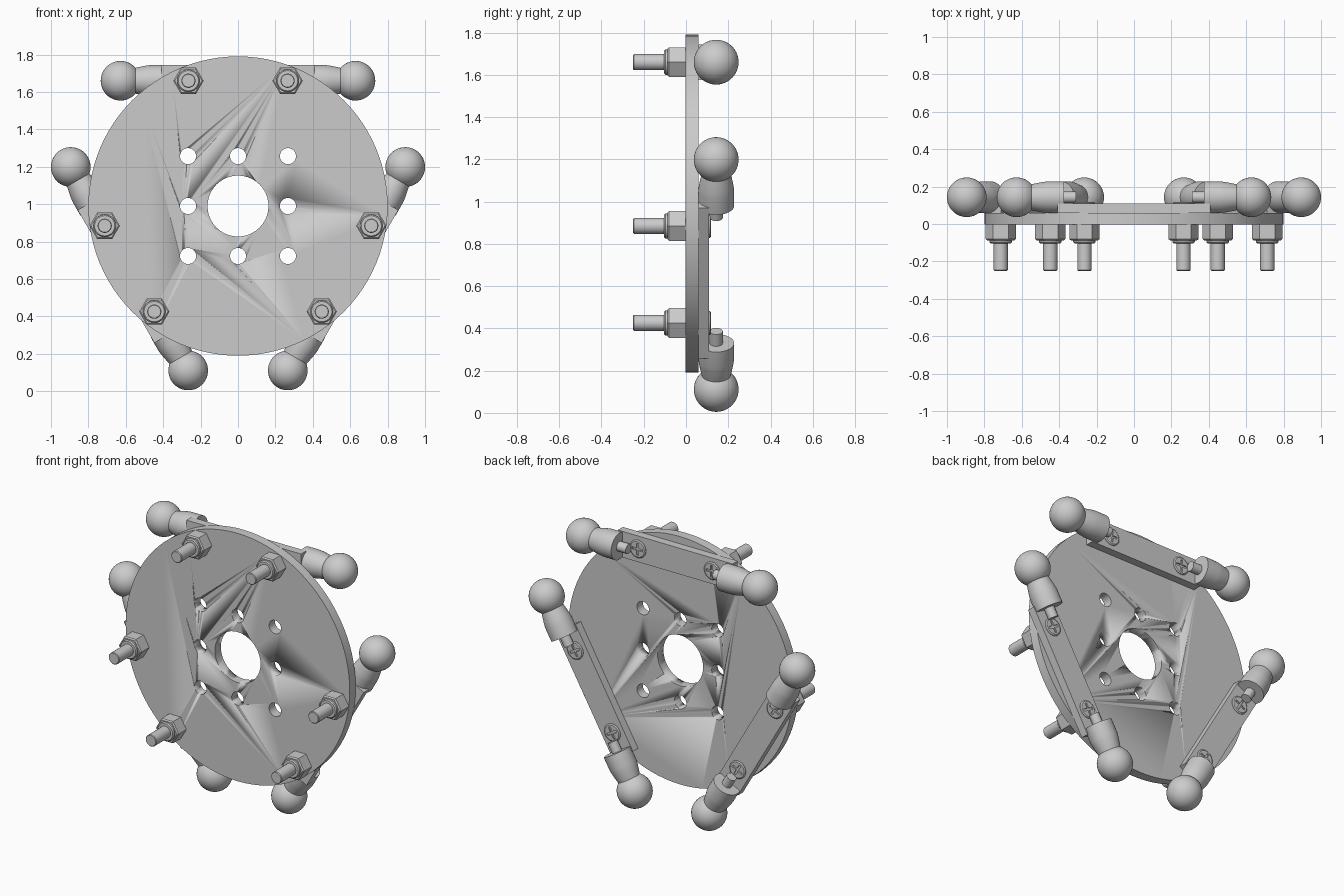
import bpy, bmesh
from math import cos, sin, tau, radians, sqrt
from mathutils import Matrix, Vector

if "Cube" in bpy.data.objects:
    bpy.data.objects.remove(bpy.data.objects["Cube"])

CENTRE = Matrix.Translation((0, 0, 0.99))
TO_Y = Matrix.Rotation(radians(-90), 4, 'X')    # local z -> world +y


def finish(name, bm, mat, smooth=True):
    bmesh.ops.transform(bm, matrix=mat, verts=bm.verts)
    bmesh.ops.recalc_face_normals(bm, faces=bm.faces)
    me = bpy.data.meshes.new(name)
    bm.to_mesh(me)
    bm.free()
    ob = bpy.data.objects.new(name, me)
    bpy.context.collection.objects.link(ob)
    if smooth:
        bpy.ops.object.select_all(action='DESELECT')
        ob.select_set(True)
        bpy.context.view_layer.objects.active = ob
        bpy.ops.object.shade_smooth_by_angle(angle=radians(30))
    return ob


def lathe(name, profile, segs, mat, smooth=True):
    """Closed solid of (radius, height) rings around local z."""
    bm = bmesh.new()
    rings = [[bm.verts.new((r * cos(tau * i / segs), r * sin(tau * i / segs), h))
              for i in range(segs)] for r, h in profile]
    for a, b in zip(rings, rings[1:]):
        for i in range(segs):
            j = (i + 1) % segs
            bm.faces.new((a[i], a[j], b[j], b[i]))
    bm.faces.new(rings[0])
    bm.faces.new(rings[-1])
    return finish(name, bm, mat, smooth)


def box(name, lo, hi, mat):
    bm = bmesh.new()
    bmesh.ops.create_cube(bm, size=1)
    lo, hi = Vector(lo), Vector(hi)
    for v in bm.verts:
        v.co = (lo + hi) / 2 + Vector(a * b for a, b in zip(v.co, hi - lo))
    return finish(name, bm, mat, False)


def cut(ob, cutters):
    for c in cutters:
        m = ob.modifiers.new("cut", 'BOOLEAN')
        m.operation, m.solver, m.object = 'DIFFERENCE', 'EXACT', c
        bpy.context.view_layer.objects.active = ob
        bpy.ops.object.modifier_apply(modifier=m.name)
        bpy.data.objects.remove(c)


# Round plate with a centre bore and eight small holes
plate = lathe("plate", [(0.80, -0.003), (0.80, 0.058)], 96, CENTRE @ TO_Y)
holes = []
for i in (-1, 0, 1):
    for j in (-1, 0, 1):
        r = 0.163 if i == j == 0 else 0.043
        pos = Matrix.Translation((0.267 * i, 0, 0.267 * j))
        holes.append(lathe("hole_cutter", [(r, -0.1), (r, 0.2)], 40, CENTRE @ pos @ TO_Y))
cut(plate, holes)

for k in range(3):
    side = CENTRE @ Matrix.Rotation(radians(120 * k), 4, 'Y')
    # Flat mounting bar behind the plate
    box("mounting_bar", (-0.41, 0.058, 0.585), (0.41, 0.11, 0.753), side)

    for s in (-1, 1):
        # Bolt with crosshead, running through bar and plate
        at = side @ Matrix.Translation((0.265 * s, 0, 0.67)) @ TO_Y
        bolt = lathe("bolt", [(0.034, -0.25), (0.038, -0.246), (0.038, 0.09),
                              (0.057, 0.105), (0.057, 0.113), (0.05, 0.118)], 32, at)
        cut(bolt, [box("slot_cutter", (-0.038, -0.007, 0.1), (0.038, 0.007, 0.2), at),
                   box("slot_cutter", (-0.007, -0.038, 0.1), (0.007, 0.038, 0.2), at)])

        # Lock nut: hexagon plus round collar
        lathe("nut", [(0.073, -0.087), (0.081, -0.08), (0.081, -0.003)], 6, at, False)
        lathe("nut_collar", [(0.054, -0.103), (0.06, -0.097), (0.06, -0.08)], 32, at)

        # Ball joint: threaded pin, tapered socket and ball along the bar
        joint = (side @ Matrix.Translation((0, 0.143, 0.67))
                 @ Matrix.Rotation(radians(90 * s), 4, 'Y'))
        lathe("joint_pin", [(0.031, 0.31), (0.031, 0.42)], 24, joint)
        lathe("joint_socket", [(0.085, 0.375), (0.085, 0.46), (0.081, 0.49),
                               (0.073, 0.53), (0.066, 0.56)], 40, joint)
        bm = bmesh.new()
        bmesh.ops.create_uvsphere(bm, u_segments=40, v_segments=24, radius=0.106)
        finish("joint_ball", bm, joint @ Matrix.Translation((0, 0, 0.628)))
